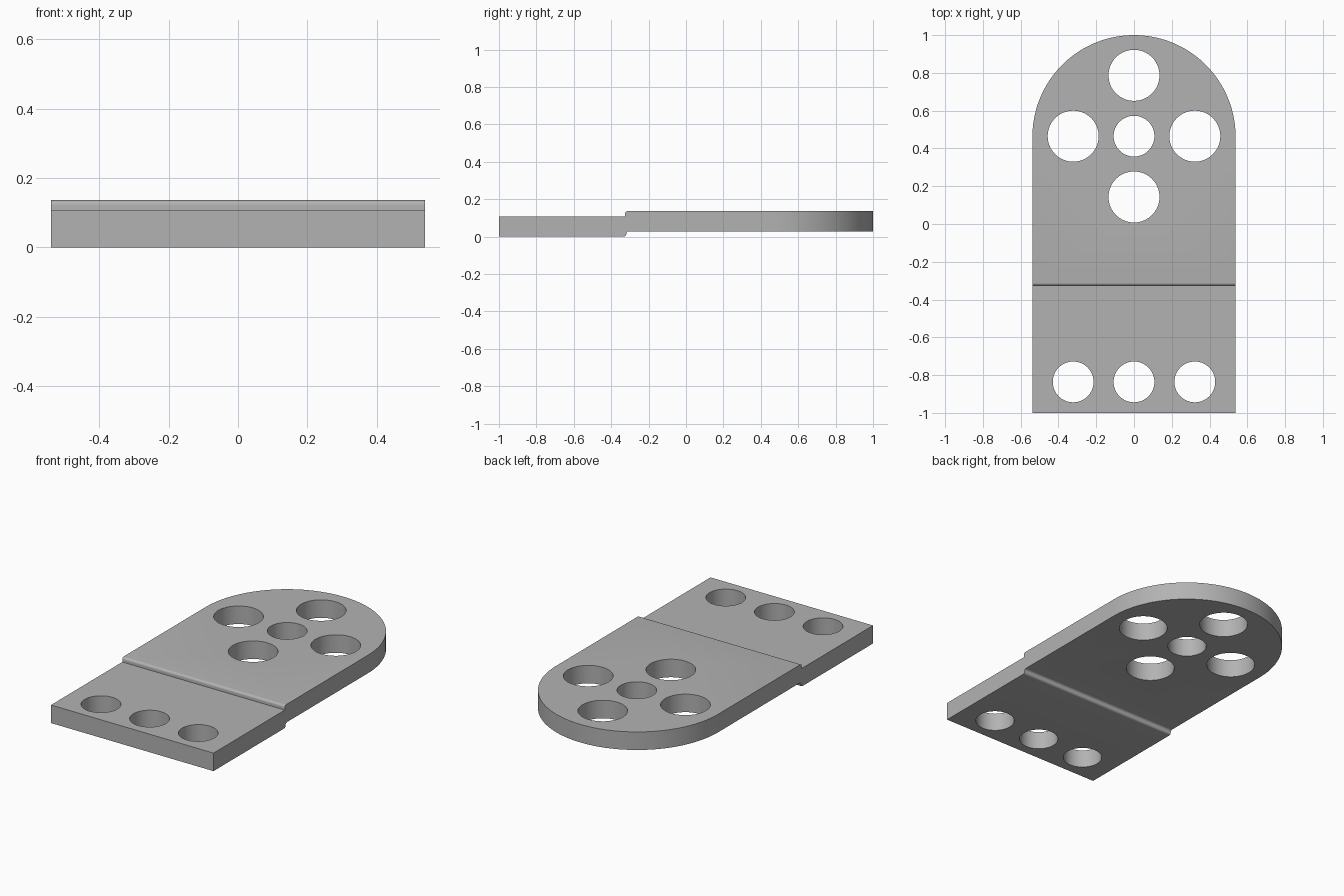
import bpy, bmesh, math
from mathutils import Vector

cube = bpy.data.objects.get("Cube")
if cube:
    bpy.data.objects.remove(cube, do_unlink=True)

HALF = 0.538      # half width, also the radius of the rounded end
THICK = 0.108
STEP = 0.028
BEND = -0.326     # y of the offset bend
RING = 0.465      # y of the hole cluster centre
PITCH = 0.322

metal = bpy.data.materials.new("satin_grey")
metal.use_nodes = True
grey = (0.45, 0.45, 0.45, 1)
metal.diffuse_color = grey
metal.node_tree.nodes["Principled BSDF"].inputs["Base Color"].default_value = grey


def arc(cx, cy, r, start, end, n):
    angles = [math.radians(start + (end - start) * i / n) for i in range(n + 1)]
    return [(cx + r * math.cos(a), cy + r * math.sin(a)) for a in angles]


def add_prism(bm, points, push):
    face = bm.faces.new([bm.verts.new(p) for p in points])
    new = bmesh.ops.extrude_face_region(bm, geom=[face])
    verts = [v for v in new["geom"] if isinstance(v, bmesh.types.BMVert)]
    bmesh.ops.translate(bm, verts=verts, vec=Vector(push))


def make_object(name, bm):
    bmesh.ops.recalc_face_normals(bm, faces=bm.faces)
    mesh = bpy.data.meshes.new(name)
    bm.to_mesh(mesh)
    bm.free()
    mesh.materials.append(metal)
    obj = bpy.data.objects.new(name, mesh)
    bpy.context.collection.objects.link(obj)
    return obj


# Side profile of the plate with its rounded offset bend
r = STEP / 2
profile = [(-1.1, 0)]
profile += arc(BEND - r / 2, r, r, -90, 0, 6)
profile += arc(BEND + r * 1.5, r, r, 180, 90, 6)[1:]
profile += [(1.1, STEP), (1.1, THICK + STEP)]
profile += arc(BEND + r, THICK + r, r, 90, 180, 6)
profile += [(BEND, THICK), (-1.1, THICK)]
bm = bmesh.new()
add_prism(bm, [(-0.7, y, z) for y, z in profile], (1.4, 0, 0))
plate = make_object("stepped_plate", bm)

# Outline with a square front and a round back
outline = [(-HALF, -1), (HALF, -1)] + arc(0, 1 - HALF, HALF, 0, 180, 64)
bm = bmesh.new()
add_prism(bm, [(x, y, -0.2) for x, y in outline], (0, 0, 0.6))
outline_cutter = make_object("outline_cutter", bm)

# Holes: three small at the front, four large around a small one at the back
holes = [(x, -0.836, 0.108) for x in (-PITCH, 0, PITCH)]
holes += [(0, RING, 0.108)]
holes += [(dx * PITCH, RING + dy * PITCH, 0.135)
          for dx, dy in ((1, 0), (-1, 0), (0, 1), (0, -1))]
bm = bmesh.new()
for x, y, radius in holes:
    circle = arc(x, y, radius, 0, 360, 64)[:-1]
    add_prism(bm, [(px, py, -0.2) for px, py in circle], (0, 0, 0.6))
hole_cutter = make_object("hole_cutter", bm)

# Trim and drill the plate
bpy.ops.object.select_all(action="DESELECT")
plate.select_set(True)
bpy.context.view_layer.objects.active = plate
for cutter, operation in ((outline_cutter, "INTERSECT"), (hole_cutter, "DIFFERENCE")):
    mod = plate.modifiers.new(cutter.name, "BOOLEAN")
    mod.operation = operation
    mod.solver = "EXACT"
    mod.object = cutter
    bpy.ops.object.modifier_apply(modifier=mod.name)
    bpy.data.objects.remove(cutter, do_unlink=True)
bpy.ops.object.shade_smooth_by_angle(angle=math.radians(30))
